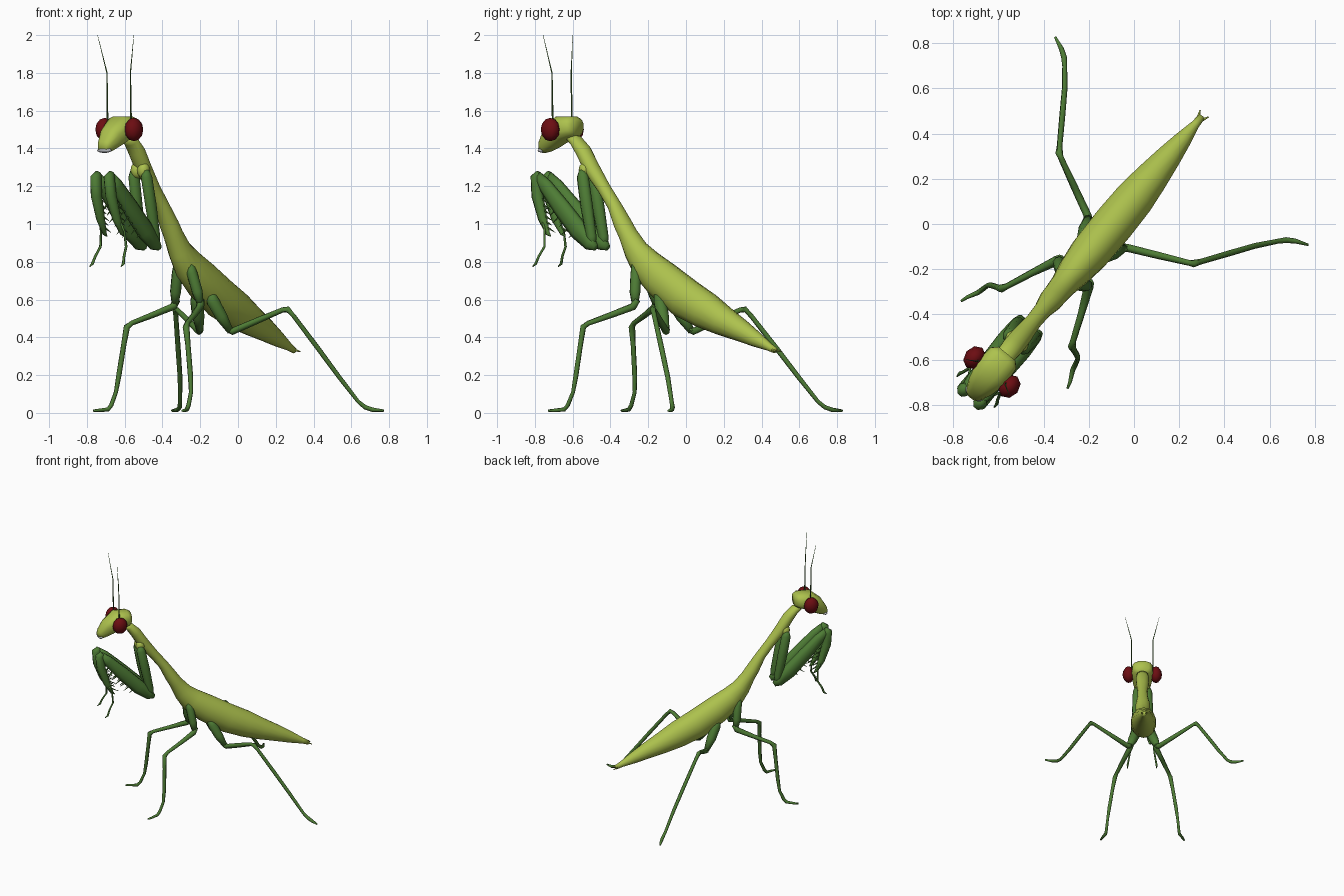
import bpy, bmesh, math
from mathutils import Vector

# Local frame: X = sideways (mirror axis), Y = towards the tail, Z = up.
# Whole insect is turned so it faces -x/-y.
TURN = -math.radians(39.4)
OFFSET = (-0.054, 0.0445, 0)


def material(name, rgb):
    m = bpy.data.materials.new(name)
    m.diffuse_color = (*rgb, 1)
    return m


LIME = material("lime body", (0.42, 0.54, 0.075))
GREEN = material("leaf green", (0.075, 0.2, 0.035))
RED = material("dark red", (0.15, 0.004, 0.006))
GREY = material("pale grey", (0.5, 0.52, 0.55))


def finish(name, bm, mat, mirror):
    bmesh.ops.recalc_face_normals(bm, faces=bm.faces)
    me = bpy.data.meshes.new(name)
    bm.to_mesh(me)
    bm.free()
    me.materials.append(mat)
    for p in me.polygons:
        p.use_smooth = True
    ob = bpy.data.objects.new(name, me)
    bpy.context.collection.objects.link(ob)
    ob.rotation_euler.z = TURN
    ob.location = OFFSET
    if mirror:
        mod = ob.modifiers.new("mirror", 'MIRROR')
        mod.use_axis[0] = True
    return ob


def add_tube(bm, rings, sides, ref=(1, 0, 0), power=1.0):
    """Sweep elliptical rings (x, y, z, side radius, other radius)."""
    pts = [Vector(r[:3]) for r in rings]
    loops = []
    for i, r in enumerate(rings):
        tan = Vector()
        if i:
            tan += (pts[i] - pts[i - 1]).normalized()
        if i < len(pts) - 1:
            tan += (pts[i + 1] - pts[i]).normalized()
        tan.normalize()
        side = (Vector(ref) - tan * tan.dot(Vector(ref))).normalized()
        up = tan.cross(side)
        loop = []
        for k in range(sides):
            a = 2 * math.pi * (k + 0.5) / sides
            c, s = math.cos(a), math.sin(a)
            c = math.copysign(abs(c) ** power, c)
            s = math.copysign(abs(s) ** power, s)
            loop.append(bm.verts.new(pts[i] + side * c * r[3] + up * s * r[-1]))
        loops.append(loop)
    for a, b in zip(loops, loops[1:]):
        for k in range(sides):
            j = (k + 1) % sides
            bm.faces.new((a[k], a[j], b[j], b[k]))
    bm.faces.new(loops[0])
    bm.faces.new(loops[-1])


def tube(name, rings, mat, sides=8, ref=(1, 0, 0), power=1.0, mirror=True):
    bm = bmesh.new()
    add_tube(bm, rings, sides, ref, power)
    return finish(name, bm, mat, mirror)


def ball(name, centre, size, mat, segs=8, mirror=True):
    bm = bmesh.new()
    bmesh.ops.create_uvsphere(bm, u_segments=segs, v_segments=segs - 2, radius=1)
    for v in bm.verts:
        v.co = Vector(centre) + Vector(a * b for a, b in zip(v.co, size))
    return finish(name, bm, mat, mirror)


def spines(name, start, end, push, count):
    """Row of small spikes between two points."""
    bm = bmesh.new()
    a, b = Vector(start), Vector(end)
    for i in range(count):
        p = a.lerp(b, i / (count - 1))
        q = p + Vector(push) * (1.0 if i % 2 else 0.7)
        add_tube(bm, [(*p, 0.006), (*q, 0.001)], 4)
    return finish(name, bm, GREEN, True)


# Neck, thorax and abdomen: (y, z, half width, half height)
body = [(-.85, 1.455, .03, .02), (-.81, 1.44, .044, .032), (-.76, 1.385, .048, .04),
        (-.70, 1.29, .046, .042), (-.62, 1.19, .037, .035), (-.55, 1.10, .04, .036),
        (-.49, 1.00, .054, .047), (-.455, .945, .055, .05), (-.40, .86, .06, .068),
        (-.33, .785, .075, .09), (-.22, .705, .09, .105), (-.06, .605, .094, .11),
        (.08, .54, .09, .1), (.2, .485, .076, .08), (.32, .435, .058, .06),
        (.42, .39, .04, .042), (.51, .35, .02, .022), (.555, .33, .016, .016)]
tube("body", [(0, *r) for r in body], LIME, 14, mirror=False)
ball("front_leg_collar", (.022, -.73, 1.285), (.035, .035, .045), LIME)
tube("tail_prong", [(.008, .54, .335, .009), (.024, .575, .325, .003)], LIME, 5)

# Head: wedge tapering to the mouth
head = [(-.80, 1.515, .05, .042), (-.825, 1.515, .075, .056), (-.9, 1.505, .083, .07),
        (-.97, 1.455, .065, .06), (-1.02, 1.41, .045, .038), (-1.04, 1.39, .03, .02)]
tube("head", [(0, *r) for r in head], LIME, 12, power=.75, mirror=False)
ball("eye", (.1, -.905, 1.5), (.045, .056, .062), RED)
ball("mouth_plate", (0, -1.03, 1.39), (.05, .022, .014), GREY, mirror=False)
tube("antenna", [(.08, -.905, 1.54, .005), (.08, -.91, 1.8, .0035),
                 (.124, -.935, 2.0, .001)], GREEN, 5)

# Grasping front legs
tube("grasping_coxa", [(.04, -.735, 1.285, .018), (.043, -.73, 1.25, .03, .034),
                       (.048, -.70, 1.1, .03, .036), (.05, -.665, .93, .026, .03),
                       (.05, -.655, .885, .018)], GREEN)
tube("grasping_femur", [(.05, -.635, .875, .018), (.05, -.67, .895, .03, .04),
                        (.05, -.75, .965, .036, .055), (.048, -.87, 1.085, .034, .052),
                        (.046, -.98, 1.2, .03, .04), (.046, -1.035, 1.255, .02, .025)],
     GREEN)
tube("grasping_tibia", [(.046, -1.025, 1.27, .018), (.046, -1.045, 1.245, .03, .034),
                        (.05, -1.035, 1.15, .03, .034), (.055, -.995, 1.03, .024, .026),
                        (.06, -.955, .95, .012), (.06, -.935, .935, .003)], GREEN)
tube("grasping_tarsus", [(.066, -.985, 1.02, .008), (.08, -.96, .96, .006),
                         (.088, -.955, .88, .007), (.098, -.985, .83, .007),
                         (.106, -1.0, .79, .008), (.107, -1.02, .775, .003)], GREEN, 6)
spines("femur_spines", (.05, -.79, .95), (.048, -.95, 1.1), (0, -.045, -.035), 6)
spines("tibia_spines", (.05, -1.0, 1.13), (.058, -.955, .98), (0, .05, -.025), 6)

# Middle walking legs
tube("middle_coxa", [(.04, -.37, .79, .022), (.05, -.36, .74, .03),
                     (.075, -.345, .64, .03), (.087, -.335, .575, .018)], GREEN)
tube("middle_leg", [(.082, -.325, .6, .02), (.092, -.343, .563, .022),
                    (.14, -.45, .52, .017), (.19, -.57, .475, .014),
                    (.203, -.595, .455, .018), (.22, -.6, .36, .014),
                    (.245, -.61, .2, .014), (.257, -.62, .11, .011),
                    (.265, -.65, .04, .012), (.27, -.67, .018, .012),
                    (.295, -.72, .013, .009), (.305, -.75, .012, .006)], GREEN, 6)

# Hind walking legs
tube("hind_coxa", [(.045, -.21, .64, .024), (.055, -.19, .59, .036),
                   (.08, -.15, .51, .034), (.105, -.105, .43, .018)], GREEN)
tube("hind_leg", [(.095, -.115, .445, .02), (.115, -.1, .432, .02),
                  (.24, -.04, .49, .017), (.36, .018, .545, .014),
                  (.385, .032, .548, .017), (.405, .06, .51, .013),
                  (.48, .17, .34, .014), (.545, .265, .19, .013),
                  (.61, .345, .06, .011), (.635, .372, .03, .013),
                  (.67, .395, .016, .012), (.725, .418, .012, .006)],
     GREEN, 6, ref=(0, 1, 0))
